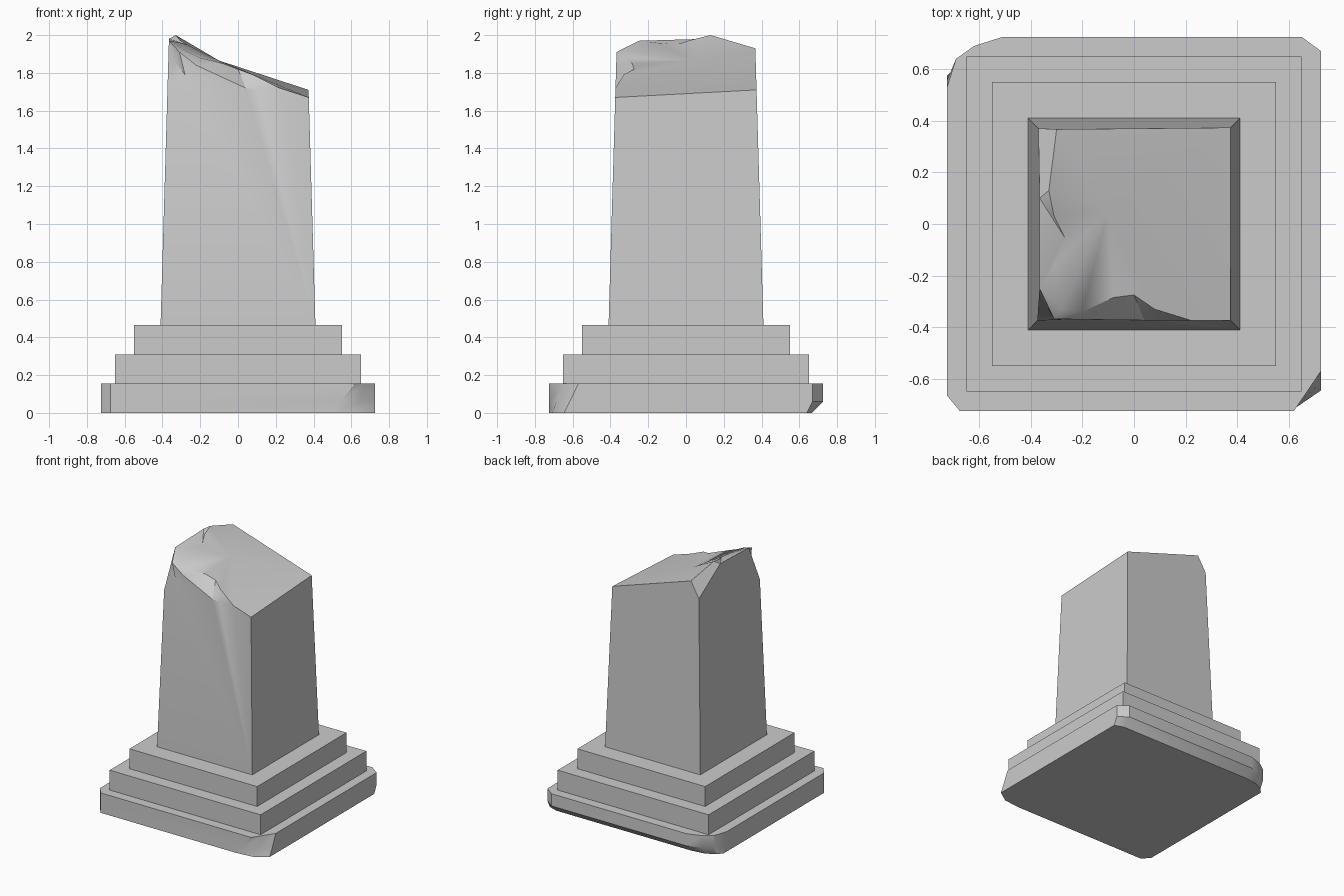
import bpy

if "Cube" in bpy.data.objects:
    bpy.data.objects.remove(bpy.data.objects["Cube"])


def make_object(name, verts, faces, smooth=None):
    mesh = bpy.data.meshes.new(name)
    mesh.from_pydata(verts, [], faces)
    mesh.validate()
    obj = bpy.data.objects.new(name, mesh)
    bpy.context.collection.objects.link(obj)
    bpy.ops.object.select_all(action='DESELECT')
    bpy.context.view_layer.objects.active = obj
    obj.select_set(True)
    bpy.ops.object.mode_set(mode='EDIT')
    bpy.ops.mesh.select_all(action='SELECT')
    bpy.ops.mesh.normals_make_consistent(inside=False)
    bpy.ops.object.mode_set(mode='OBJECT')
    if smooth:
        bpy.ops.object.shade_smooth_by_angle(angle=smooth)
    return obj


def loft(name, loops, smooth=None):
    """Stack equal-length loops of (x, y, z) points into a closed solid."""
    n = len(loops[0])
    verts = [p for loop in loops for p in loop]
    faces = [tuple(range(n)), tuple(range(len(verts) - n, len(verts)))]
    for k in range(len(loops) - 1):
        for i in range(n):
            j = (i + 1) % n
            faces.append((k * n + i, k * n + j, (k + 1) * n + j, (k + 1) * n + i))
    return make_object(name, verts, faces, smooth)


# bottom slab with broken corners and a worn lower back edge
top = [(-.675, -.725), (.62, -.725), (.672, -.648), (.725, -.57), (.725, .67), (.65, .725),
       (-.51, .725), (-.62, .69), (-.69, .64), (-.725, .53), (-.725, -.665)]
low = [(-.675, -.725), (.49, -.725), (.63, -.71), (.725, -.645), (.725, .64), (.65, .665),
       (-.51, .665), (-.62, .65), (-.69, .61), (-.725, .575), (-.725, -.665)]
mid = [(a[0] * .4 + b[0] * .6, a[1] if 4 <= i <= 8 else a[1] * .4 + b[1] * .6)
       for i, (a, b) in enumerate(zip(top, low))]
loft("bottom_slab", [[(x, y, z) for x, y in loop]
                     for loop, z in ((low, 0), (mid, .06), (top, .155))], .5)

# two square steps
for name, h, z0, z1 in (("middle_step", .65, .155, .31), ("upper_step", .55, .31, .465)):
    loft(name, [[(-h, -h, z), (h, -h, z), (h, h, z), (-h, h, z)] for z in (z0, z1)])


# tapered shaft: a coordinate of +-1 means "on the sloping wall"
def on_shaft(u, v, z):
    w = .41 - .045 * (z - .465) / 1.535
    return (u * w if abs(u) == 1 else u, v * w if abs(v) == 1 else v, z)


points = [
    (-1, -1, .465), (1, -1, .465), (1, 1, .465), (-1, 1, .465),
    # broken rim, counter-clockwise from the front right corner
    (1, -1, 1.67), (1, 1, 1.71), (-.30, 1, 1.93), (-1, 1, 1.81), (-1, .1, 1.98),
    (-1, -.25, 1.97), (-1, -1, 1.68), (-.31, -1, 1.91), (-.22, -1, 1.84),
    (.04, -1, 1.72), (.1, -1, 1.715), (.22, -1, 1.72),
    # ridge along the left, then the chip along the front
    (-.33, .13, 2.0), (-.31, .03, 1.975), (-.27, -.05, 1.95), (-.31, -.16, 1.96),
    (-.28, -.33, 1.92), (-.2, -.34, 1.88), (-.08, -.285, 1.85), (0, -.275, 1.82),
    (.08, -.33, 1.79),
    # corner chip and centre of the sloping break
    (-.28, -1, 1.79), (-.335, -.325, 1.86), (-.1, .05, 1.865),
]
walls = [(0, 3, 2, 1), (0, 1, 4, 15, 14, 13, 12, 25, 10), (1, 2, 5, 4),
         (2, 3, 7, 6, 5), (3, 0, 10, 9, 8, 7)]
left_break = [(7, 6, 16, 8), (8, 16, 17), (8, 17, 18), (8, 18, 9), (18, 19, 9),
              (9, 19, 20), (9, 20, 11)]
corner_chip = [(10, 25, 26), (25, 12, 11), (25, 11, 26), (26, 11, 9), (10, 26, 9)]
front_chip = [(11, 20, 21), (11, 21, 12), (12, 21, 22), (12, 22, 13), (13, 22, 23),
              (13, 23, 24), (13, 24, 14), (14, 24, 15)]
rim = [4, 5, 6, 16, 17, 18, 19, 20, 21, 22, 23, 24, 15]
slope = [(27, a, b) for a, b in zip(rim, rim[1:] + rim[:1])]
make_object("broken_shaft", [on_shaft(*p) for p in points],
            walls + left_break + corner_chip + front_chip + slope, .5)
